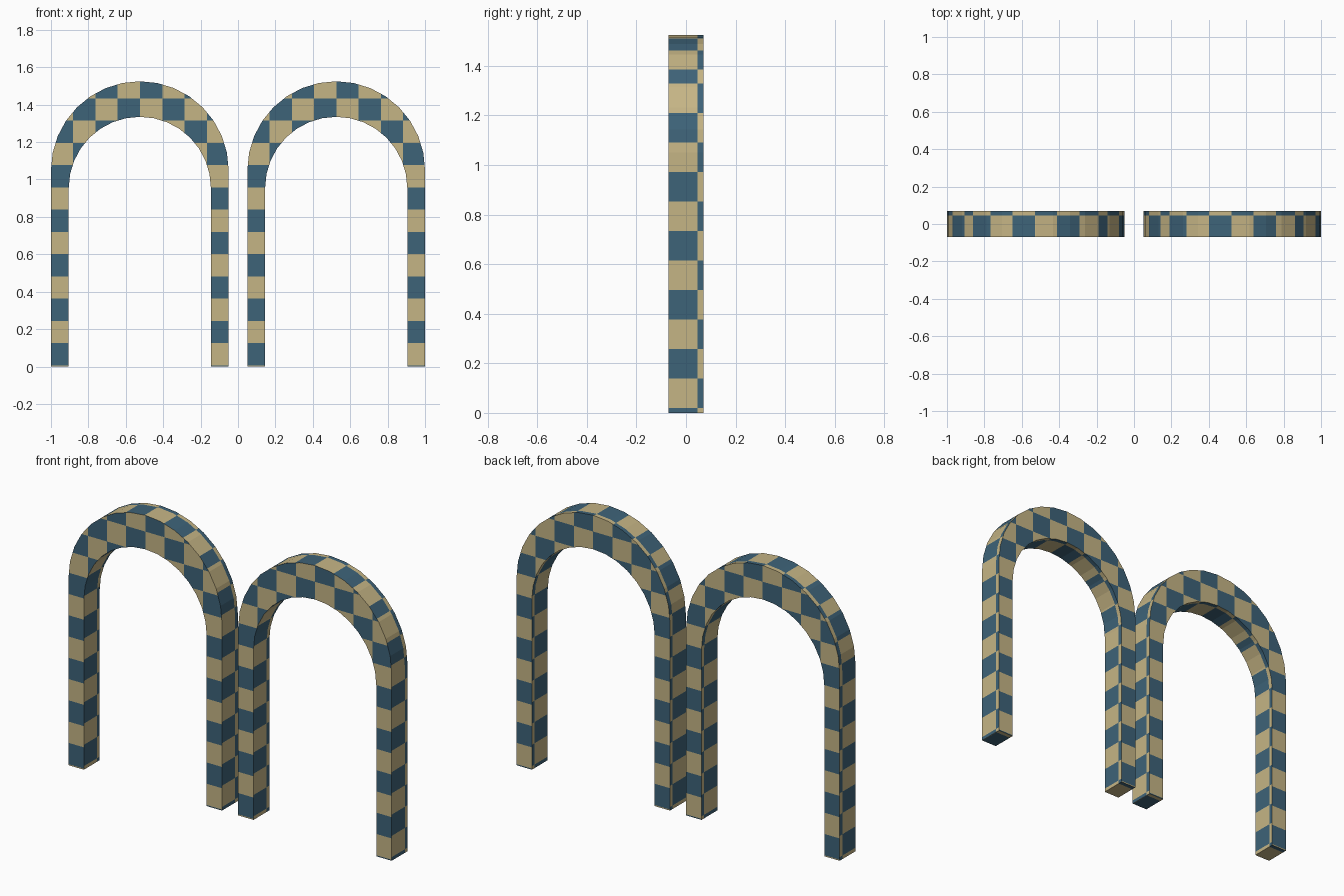
import bpy
import bmesh
from math import cos, sin, pi, floor
from mathutils import Vector

cube = bpy.data.objects.get("Cube")
if cube:
    bpy.data.objects.remove(cube, do_unlink=True)

CELL = 0.119        # checker cell size
DEPTH = 0.07        # half depth of an arch
OUTER, INNER = 0.475, 0.38
SEGMENTS = 16
STRIP = 0.046       # y where the checker flips on the edge faces


def make_material(name, colour):
    mat = bpy.data.materials.new(name)
    mat.use_nodes = True
    mat.diffuse_color = colour
    bsdf = mat.node_tree.nodes["Principled BSDF"]
    bsdf.inputs["Base Color"].default_value = colour
    bsdf.inputs["Roughness"].default_value = 0.8
    return mat


materials = [make_material("sand_beige", (0.56, 0.46, 0.235, 1)),
             make_material("slate_blue", (0.048, 0.125, 0.19, 1))]


def arc(radius, spring):
    """Half circle from the left springing point to the right one."""
    angles = [pi * (1 - i / SEGMENTS) for i in range(SEGMENTS + 1)]
    return [(radius * cos(a), spring + radius * sin(a)) for a in angles]


def facing(face):
    """Index of the axis the face mostly points along."""
    return max(range(3), key=lambda i: abs(face.normal[i]))


def cut(bm, axis, cut_axis, value):
    """Cut only the faces pointing along one axis with a plane."""
    faces = [f for f in bm.faces if facing(f) == axis]
    geom = set(faces)
    for f in faces:
        geom.update(f.edges)
        geom.update(f.verts)
    normal = Vector([float(i == cut_axis) for i in range(3)])
    bmesh.ops.bisect_plane(bm, geom=list(geom), dist=1e-5,
                           plane_co=normal * value, plane_no=normal)
    bm.normal_update()


def is_blue(face):
    c = face.calc_center_median()
    axis = facing(face)
    if axis == 1:       # front and back
        return (floor((c.x + OUTER) / CELL) + floor((c.z - 0.006) / CELL)) % 2 == 0
    flip = int(c.y > STRIP)
    if axis == 0:       # sides
        return (floor((c.z - 0.02) / CELL) + int(c.x > 0) + flip) % 2 == 0
    return (floor((c.x + OUTER + 0.006) / CELL) + flip) % 2 == 1


def build_arch(name, x):
    # Profile: outer outline, then back along the inner one
    outline = [(-OUTER, 0)] + arc(OUTER, 1.05) + [(OUTER, 0)]
    outline += [(INNER, 0)] + arc(INNER, 0.955)[::-1] + [(-INNER, 0)]
    bm = bmesh.new()
    front = bm.faces.new([bm.verts.new((px, -DEPTH, pz)) for px, pz in outline])
    result = bmesh.ops.extrude_face_region(bm, geom=[front], use_keep_orig=True)
    moved = [v for v in result["geom"] if isinstance(v, bmesh.types.BMVert)]
    bmesh.ops.translate(bm, verts=moved, vec=(0, 2 * DEPTH, 0))
    bmesh.ops.recalc_face_normals(bm, faces=bm.faces)
    bm.normal_update()

    # Checker cells
    for k in range(14):
        cut(bm, 1, 2, 0.006 + k * CELL)
        cut(bm, 0, 2, 0.02 + k * CELL)
    for k in range(1, 9):
        cut(bm, 1, 0, -OUTER + k * CELL)
        cut(bm, 2, 0, -OUTER - 0.006 + k * CELL)
    for axis in (0, 2):
        cut(bm, axis, 1, STRIP)
    for f in bm.faces:
        f.material_index = int(is_blue(f))

    mesh = bpy.data.meshes.new(name)
    bm.to_mesh(mesh)
    bm.free()
    for mat in materials:
        mesh.materials.append(mat)
    obj = bpy.data.objects.new(name, mesh)
    obj.location.x = x
    bpy.context.scene.collection.objects.link(obj)


build_arch("right_arch", -0.525)
build_arch("left_arch", 0.525)
